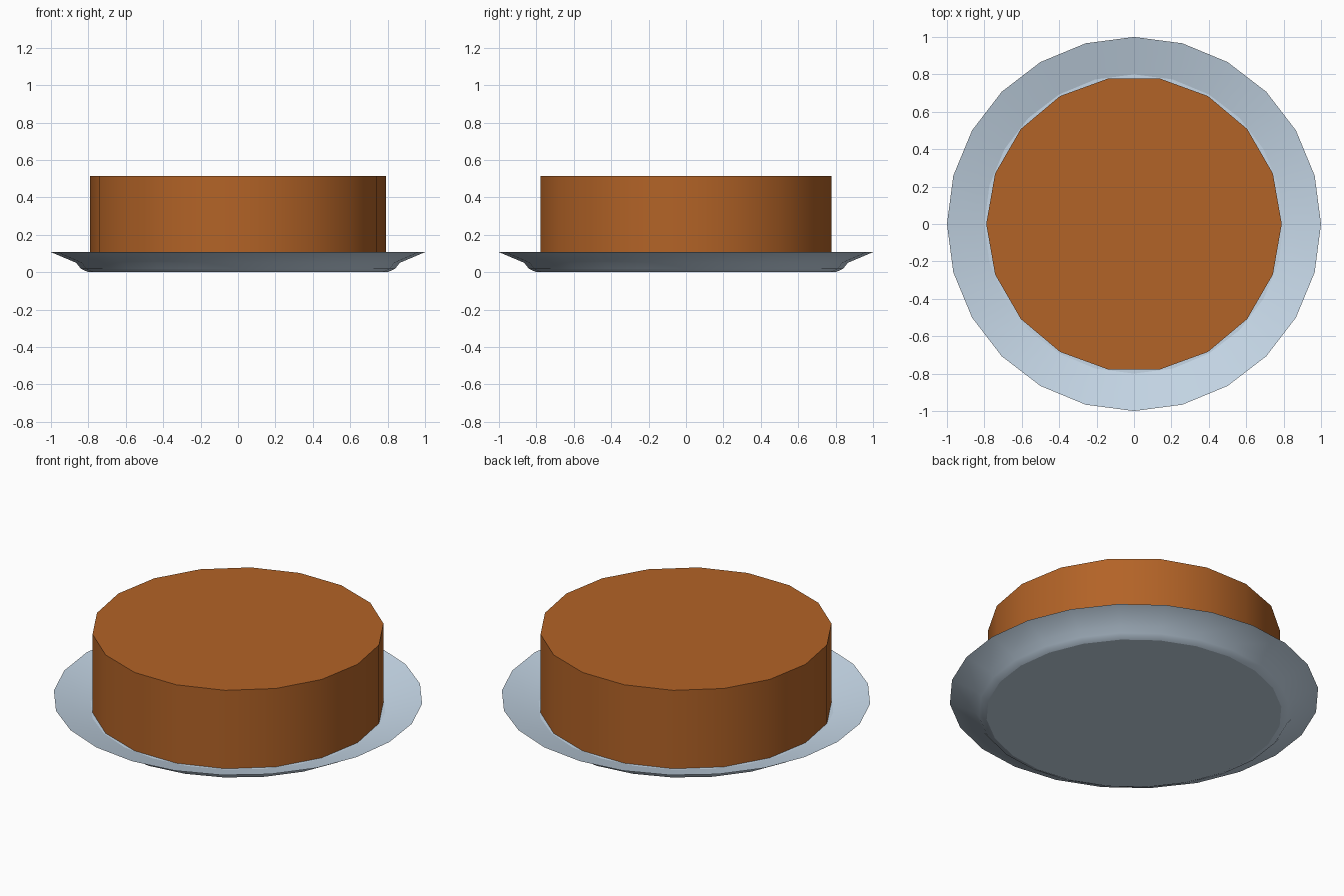
import bpy, bmesh, math

if "Cube" in bpy.data.objects:
    bpy.data.objects.remove(bpy.data.objects["Cube"])


def material(name, rgb):
    m = bpy.data.materials.new(name)
    m.diffuse_color = (*rgb, 1.0)
    m.use_nodes = True
    m.node_tree.nodes["Principled BSDF"].inputs["Base Color"].default_value = m.diffuse_color
    return m


def lathe(name, profile, sides, mat):
    """Revolve a closed profile that starts and ends on the z axis."""
    bm = bmesh.new()
    rings = []
    for r, z in profile:
        rings.append([bm.verts.new((r * math.cos(2 * math.pi * i / sides),
                                    r * math.sin(2 * math.pi * i / sides), z))
                      for i in range(sides)])
    for a, b in zip(rings, rings[1:]):
        for i in range(sides):
            j = (i + 1) % sides
            bm.faces.new((a[i], a[j], b[j], b[i]))
    # flat caps at both ends
    bm.faces.new(rings[0][::-1])
    bm.faces.new(rings[-1])
    bmesh.ops.recalc_face_normals(bm, faces=bm.faces)
    bm.normal_update()
    for f in bm.faces:
        f.smooth = abs(f.normal.z) < 0.99
    for e in bm.edges:
        if e.calc_face_angle(0) > math.radians(60):
            e.smooth = False
    me = bpy.data.meshes.new(name)
    bm.to_mesh(me)
    bm.free()
    me.materials.append(mat)
    ob = bpy.data.objects.new(name, me)
    bpy.context.collection.objects.link(ob)
    return ob


brown = material("baked brown", (0.45, 0.125, 0.02))
china = material("pale blue grey", (0.57, 0.69, 0.81))

# shallow plate with a thin flared rim
lathe("plate", [(0.80, 0.0), (0.84, 0.018), (0.865, 0.05), (1.0, 0.107),
                (0.86, 0.065), (0.80, 0.047)], 24, china)

# round cake sitting in the plate
lathe("cake", [(0.79, 0.045), (0.79, 0.515)], 18, brown)
